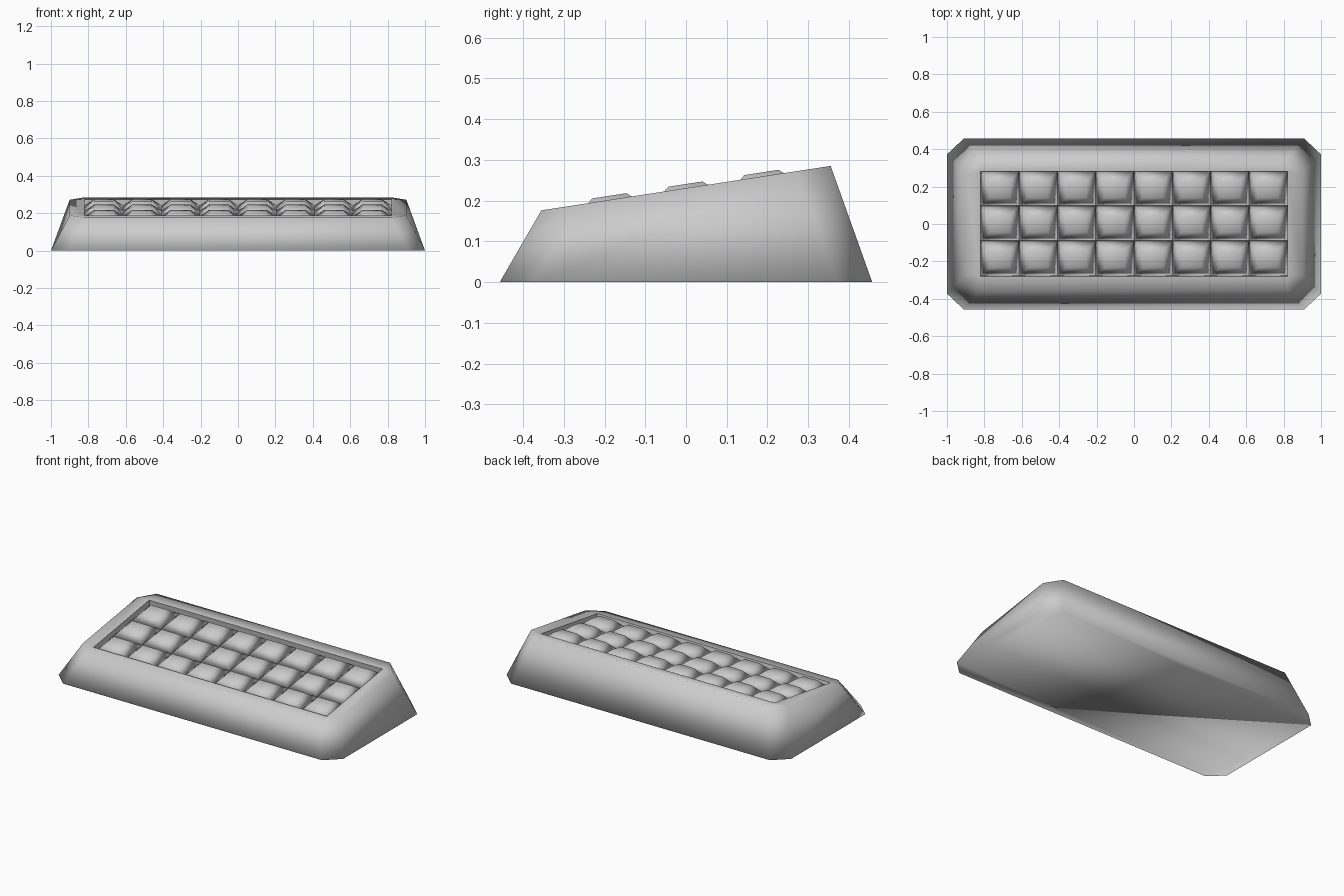
import bpy, bmesh

if "Cube" in bpy.data.objects:
    bpy.data.objects.remove(bpy.data.objects["Cube"])

# Sloping top plane of the wedge
Y_TOP = 0.355
SLOPE = (0.285 - 0.176) / (2 * Y_TOP)


def plane_z(y):
    return 0.2305 + SLOPE * y


def on_plane(x, y, offset=0.0):
    """Point at (x, y) on the sloping plane, moved along its normal."""
    n = (1 + SLOPE ** 2) ** 0.5
    return (x, y - offset * SLOPE / n, plane_z(y) + offset / n)


def octagon(hx, hy, cx, cy):
    """Chamfered rectangle, counter-clockwise, two points per corner."""
    return [(-hx + cx, -hy), (hx - cx, -hy), (hx, -hy + cy), (hx, hy - cy),
            (hx - cx, hy), (-hx + cx, hy), (-hx, hy - cy), (-hx, -hy + cy)]


def rect(cx, cy, hx, hy):
    return [(cx - hx, cy - hy), (cx + hx, cy - hy), (cx + hx, cy + hy), (cx - hx, cy + hy)]


def walls(bm, low, high):
    for i in range(len(low)):
        j = (i + 1) % len(low)
        bm.faces.new((low[i], low[j], high[j], high[i]))


def finish(bm, name, smooth):
    me = bpy.data.meshes.new(name)
    for f in bm.faces:
        f.smooth = smooth
    bm.to_mesh(me)
    bm.free()
    obj = bpy.data.objects.new(name, me)
    bpy.context.collection.objects.link(obj)
    return obj


TRAY_X, TRAY_Y, DEPTH = 0.82, 0.28, 0.035

# Wedge body: chamfered base, narrower sloping top, rim around the tray opening
bm = bmesh.new()
base = [bm.verts.new((x, y, 0)) for x, y in octagon(1.0, 0.457, 0.09, 0.085)]
top = [bm.verts.new(on_plane(x, y)) for x, y in octagon(0.90, Y_TOP, 0.08, 0.085)]
rim = [bm.verts.new(on_plane(x, y)) for x, y in rect(0, 0, TRAY_X, TRAY_Y)]
bm.faces.new(base[::-1])
walls(bm, base, top)
for i in range(4):
    a, b, c = top[2 * i - 1], top[2 * i], top[2 * i + 1]
    bm.faces.new((b, c, rim[(i + 1) % 4], rim[i]))
    bm.faces.new((a, b, rim[i]))
finish(bm, "wedge_body", True)

# Recessed tray
bm = bmesh.new()
edge = [bm.verts.new(on_plane(x, y)) for x, y in rect(0, 0, TRAY_X, TRAY_Y)]
floor = [bm.verts.new(on_plane(x, y, -DEPTH)) for x, y in rect(0, 0, TRAY_X, TRAY_Y)]
walls(bm, edge, floor)
bm.faces.new(floor)
finish(bm, "key_tray", False)

# Grid of tapered keys
COLS, ROWS = 8, 3
px, py = 2 * TRAY_X / COLS, 2 * TRAY_Y / ROWS
bm = bmesh.new()
for c in range(COLS):
    for r in range(ROWS):
        x, y = (c - (COLS - 1) / 2) * px, (r - (ROWS - 1) / 2) * py
        low = [bm.verts.new(on_plane(*p, -DEPTH + 0.001)) for p in rect(x, y, px / 2, py / 2)]
        high = [bm.verts.new(on_plane(*p, 0.01)) for p in rect(x, y, 0.052, 0.042)]
        walls(bm, low, high)
        bm.faces.new(high)
        bm.faces.new(low[::-1])
finish(bm, "keys", True)
